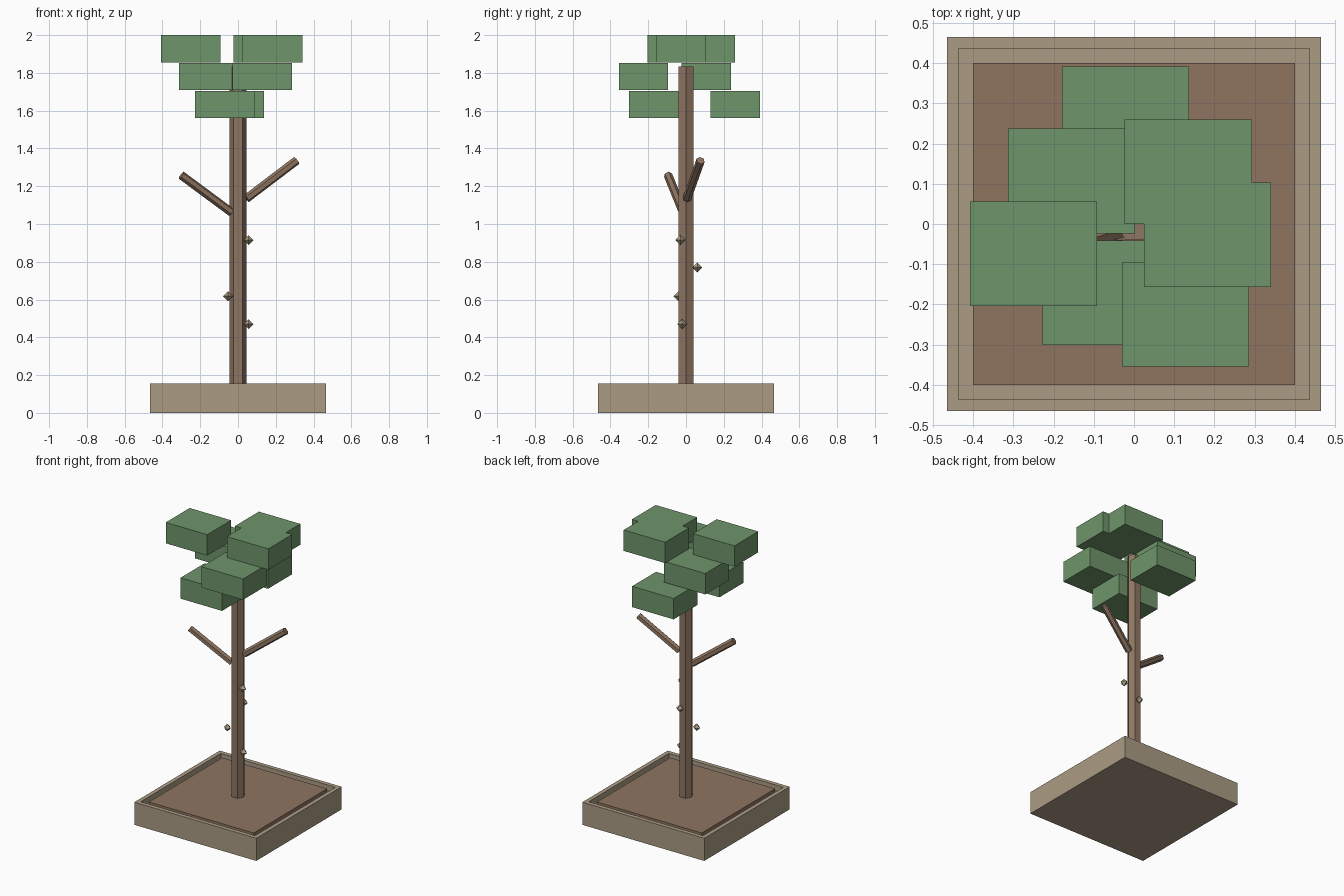
import bpy, bmesh
from mathutils import Vector, Matrix

if "Cube" in bpy.data.objects:
    bpy.data.objects.remove(bpy.data.objects["Cube"], do_unlink=True)


def material(name, rgb):
    # sRGB bytes to linear colour
    c = [(v / 255 / 12.92) if v < 11 else ((v / 255 + 0.055) / 1.055) ** 2.4 for v in rgb]
    m = bpy.data.materials.new(name)
    m.use_nodes = True
    m.diffuse_color = (*c, 1)
    bsdf = m.node_tree.nodes["Principled BSDF"]
    bsdf.inputs["Base Color"].default_value = (*c, 1)
    bsdf.inputs["Roughness"].default_value = 0.9
    return m


LEAF = material("leaf green", (111, 149, 107))
BARK = material("bark brown", (143, 118, 98))
SOIL = material("soil brown", (142, 117, 97))
STONE = material("stone tan", (171, 156, 133))


def finish(name, bm, mat):
    mesh = bpy.data.meshes.new(name)
    bm.to_mesh(mesh)
    bm.free()
    mesh.materials.append(mat)
    ob = bpy.data.objects.new(name, mesh)
    bpy.context.scene.collection.objects.link(ob)
    return ob


def cube_mesh(center, size):
    bm = bmesh.new()
    bmesh.ops.create_cube(bm, size=1, matrix=Matrix.Translation(center) @ Matrix.Diagonal((*size, 1)))
    return bm


def rod(name, start, end, radius, mat):
    # six-sided rod between two points
    a, b = Vector(start), Vector(end)
    d = b - a
    turn = d.to_track_quat('Z', 'Y').to_matrix().to_4x4()
    bm = bmesh.new()
    bmesh.ops.create_cone(bm, cap_ends=True, segments=6, radius1=radius, radius2=radius,
                          depth=d.length, matrix=Matrix.Translation((a + b) / 2) @ turn)
    return finish(name, bm, mat)


# Planter: a block with a sunken square tray
bm = cube_mesh((0, 0, 0.078), (0.93, 0.93, 0.156))
top = max(bm.faces, key=lambda f: f.calc_center_median().z)
bmesh.ops.inset_region(bm, faces=[top], thickness=0.041)
rim = bmesh.ops.extrude_face_region(bm, geom=[top])
floor = [v for v in rim["geom"] if isinstance(v, bmesh.types.BMVert)]
bmesh.ops.delete(bm, geom=[top], context='FACES')
bmesh.ops.translate(bm, verts=floor, vec=(0, 0, -0.04))
bmesh.ops.recalc_face_normals(bm, faces=bm.faces)
finish("planter", bm, STONE)

# Soil slab standing in the tray with a narrow gap around it
finish("soil", cube_mesh((0, 0, 0.13), (0.8, 0.8, 0.04)), SOIL)

# Trunk with corners pointing left and right
trunk = rod("trunk", (0, 0, 0.145), (0, 0, 1.835), 0.045, BARK)
xs = [v.co.x for v in trunk.data.vertices]
if max(xs) < 0.044:
    trunk.data.transform(Matrix.Rotation(0.5235988, 4, 'Z'))

# Two bare branches
rod("left_branch", (0.045, 0.005, 1.135), (0.31, 0.077, 1.336), 0.023, BARK)
rod("right_branch", (-0.035, -0.015, 1.062), (-0.30, -0.095, 1.258), 0.023, BARK)

# Bark knots: small octahedra
knots = [(0.056, -0.03, 0.915), (0.005, 0.06, 0.77), (-0.053, -0.04, 0.618), (0.056, -0.02, 0.47)]
for i, p in enumerate(knots):
    bm = bmesh.new()
    corners = [Vector(p) + s * 0.026 * Vector(a)
               for a in ((1, 0, 0), (0, 1, 0), (0, 0, 1)) for s in (-1, 1)]
    for c in corners:
        bm.verts.new(c)
    bmesh.ops.convex_hull(bm, input=bm.verts)
    finish(f"knot_{i + 1}", bm, STONE)

# Foliage: three tiers of equal blocks, given by their centres
tiers = {
    1.632: [(-0.021, 0.261), (-0.069, -0.171)],
    1.781: [(-0.155, 0.107), (0.128, -0.224)],
    1.928: [(-0.25, -0.074), (0.135, 0.13), (0.183, -0.027)],
}
for t, (z, spots) in enumerate(tiers.items()):
    for i, (x, y) in enumerate(spots):
        finish(f"leaf_block_{t + 1}_{i + 1}", cube_mesh((x, y, z), (0.316, 0.26, 0.144)), LEAF)
